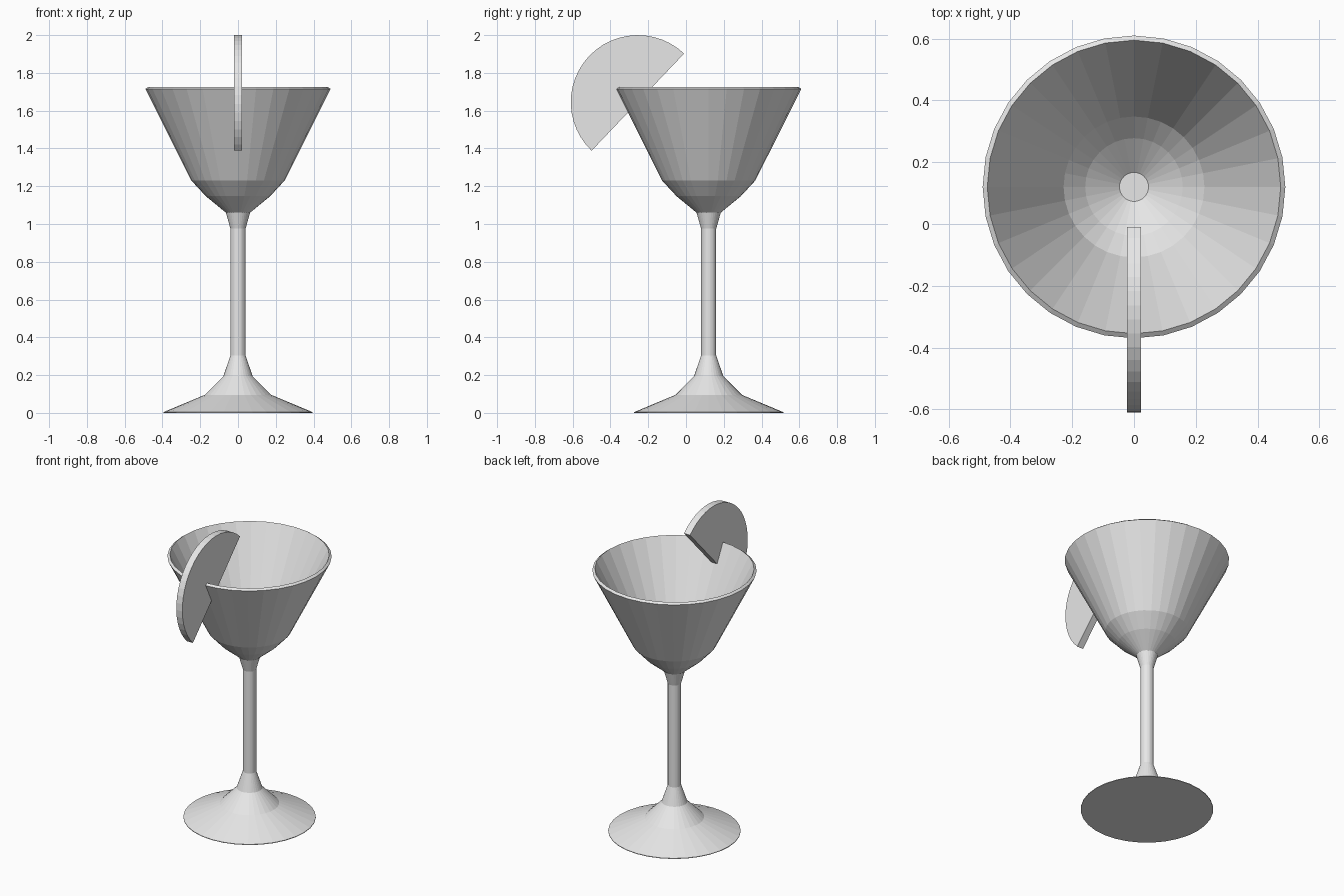
import bpy, bmesh, math
from mathutils import Vector

cube = bpy.data.objects.get("Cube")
if cube:
    bpy.data.objects.remove(cube, do_unlink=True)

grey = bpy.data.materials.new("plain_grey")
grey.use_nodes = True
colour = (0.8, 0.8, 0.8, 1)
grey.diffuse_color = colour
grey.node_tree.nodes["Principled BSDF"].inputs["Base Color"].default_value = colour


def add_object(name, bm, location):
    bmesh.ops.recalc_face_normals(bm, faces=bm.faces)
    mesh = bpy.data.meshes.new(name)
    bm.to_mesh(mesh)
    bm.free()
    mesh.materials.append(grey)
    obj = bpy.data.objects.new(name, mesh)
    obj.location = location
    bpy.context.collection.objects.link(obj)
    return obj


def lathe(name, profile, location, sides=32):
    """Turn a (radius, height) profile round z and cap both ends."""
    bm = bmesh.new()
    rings = []
    for r, z in profile:
        angles = [math.tau * i / sides for i in range(sides)]
        rings.append([bm.verts.new((r * math.cos(a), r * math.sin(a), z)) for a in angles])
    for low, high in zip(rings, rings[1:]):
        for i in range(sides):
            j = (i + 1) % sides
            bm.faces.new((low[i], low[j], high[j], high[i]))
    bm.faces.new(rings[0])
    bm.faces.new(rings[-1])
    return add_object(name, bm, location)


# Stemmed glass: foot, stem, outer bowl, bevelled rim, inner bowl
foot = [(0.395, 0), (0.395, 0.004), (0.177, 0.095), (0.077, 0.195)]
stem = [(0.04, 0.305), (0.04, 0.975)]
outer_bowl = [(0.064, 1.06), (0.17, 1.147), (0.247, 1.23), (0.49, 1.715)]
inner_bowl = [(0.475, 1.726), (0.228, 1.238), (0.158, 1.163), (0.047, 1.075)]
lathe("cocktail_glass", foot + stem + outer_bowl + inner_bowl, (0, 0.12, 0))

# Half-round fruit slice sitting over the front of the rim
radius, half_width, steps = 0.355, 0.022, 24
tilt = math.radians(46.4)
bm = bmesh.new()
arc = [tilt + math.pi * i / steps for i in range(steps + 1)]
side = bm.faces.new([bm.verts.new((-half_width, radius * math.cos(a), radius * math.sin(a)))
                     for a in arc])
extruded = bmesh.ops.extrude_face_region(bm, geom=[side], use_keep_orig=True)
moved = [v for v in extruded["geom"] if isinstance(v, bmesh.types.BMVert)]
bmesh.ops.translate(bm, verts=moved, vec=Vector((2 * half_width, 0, 0)))
add_object("fruit_slice", bm, (0, -0.255, 1.645))
